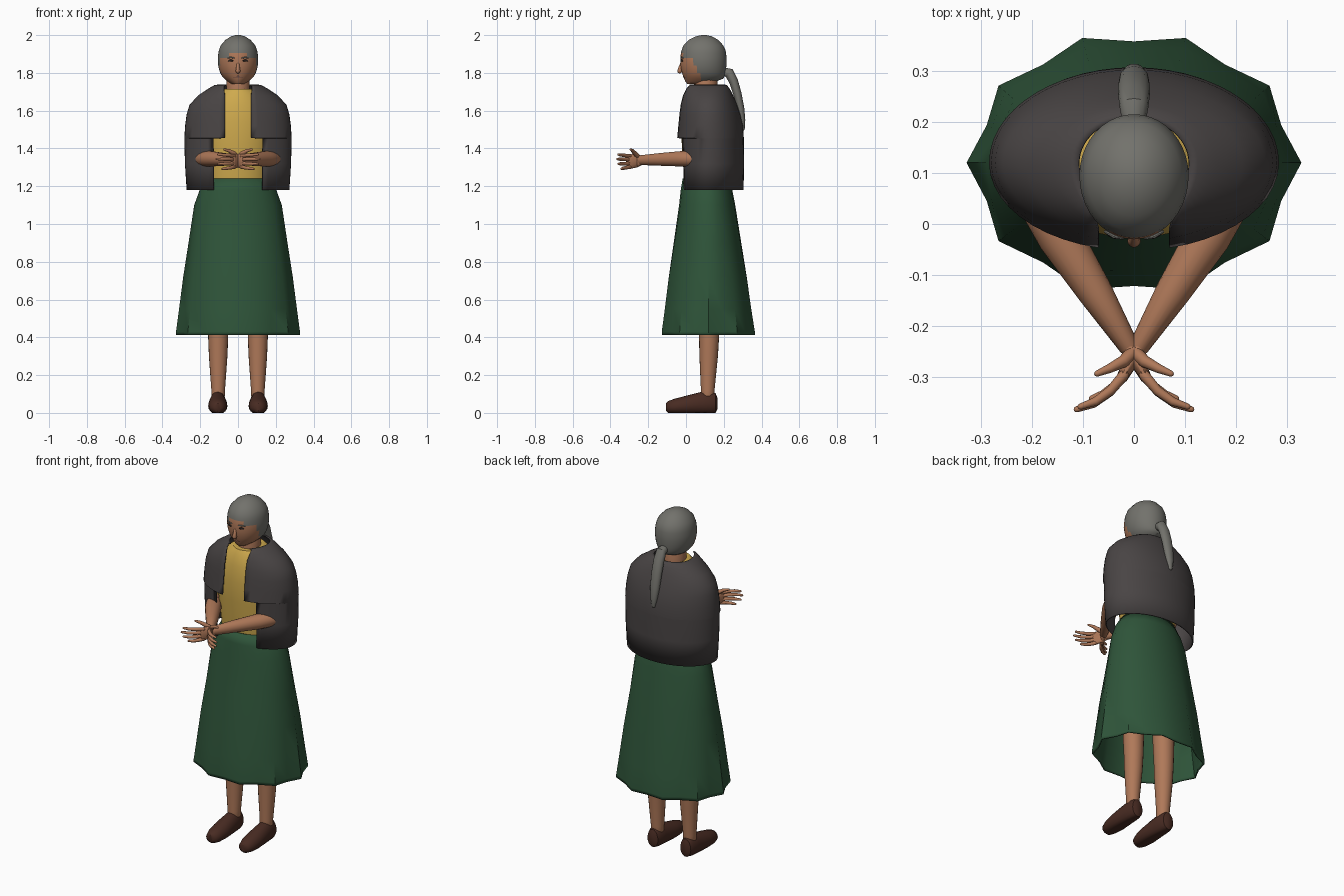
import bpy, bmesh, math
from mathutils import Vector


def mat(name, r, g, b):
    m = bpy.data.materials.new(name)
    m.diffuse_color = (r, g, b, 1)
    return m


SKIN = mat("skin brown", 0.43, 0.19, 0.10)
HAIR = mat("hair grey", 0.17, 0.168, 0.15)
SHAWL = mat("shawl charcoal", 0.066, 0.058, 0.058)
YELLOW = mat("blouse yellow", 0.62, 0.40, 0.075)
GREEN = mat("skirt green", 0.028, 0.09, 0.042)
SHOE = mat("shoe brown", 0.065, 0.024, 0.016)
EYE = mat("eye dark", 0.02, 0.014, 0.012)
LIP = mat("lip dull brown", 0.22, 0.10, 0.075)


def finish(name, bm, mats, mirror=False, thick=0):
    bmesh.ops.recalc_face_normals(bm, faces=bm.faces)
    me = bpy.data.meshes.new(name)
    bm.to_mesh(me)
    bm.free()
    for m in mats:
        me.materials.append(m)
    ob = bpy.data.objects.new(name, me)
    bpy.context.collection.objects.link(ob)
    if mirror:
        ob.modifiers.new("mirror", 'MIRROR').use_mirror_merge = False
    if thick:
        s = ob.modifiers.new("thickness", 'SOLIDIFY')
        s.thickness, s.offset = thick, -1
    return ob


def skin_rings(bm, rings, closed=True, caps=True):
    """Bridge equal-length point rings into a surface."""
    vs = [[bm.verts.new(p) for p in r] for r in rings]
    n = len(vs[0])
    for a, b in zip(vs, vs[1:]):
        for i in range(n if closed else n - 1):
            j = (i + 1) % n
            bm.faces.new((a[i], a[j], b[j], b[i]))
    if caps:
        bm.faces.new(vs[0])
        bm.faces.new(vs[-1])


def oval(rx, lo, hi, cy, ang):
    """Point on an oval whose front and back depths differ."""
    s = math.sin(ang)
    return rx * math.cos(ang), cy + s * ((hi - cy) if s > 0 else (cy - lo))


def tube(bm, pts, radii, n=14):
    """Round-ended tube along a path; a radius may be (width, height)."""
    pts = [Vector(p) for p in pts]
    radii = [r if isinstance(r, tuple) else (r, r) for r in radii]
    for end, nxt in ((0, 1), (-1, -2)):
        d = (pts[end] - pts[nxt]).normalized()
        r = radii[end]
        k = min(r)
        p = pts[end]
        extra = [(p + d * k * 0.6, 0.8), (p + d * k * 0.95, 0.35)]
        for q, f in extra:
            i = 0 if end == 0 else len(pts)
            pts.insert(i, q)
            radii.insert(i, (r[0] * f, r[1] * f))
    whole = (pts[-1] - pts[0]).normalized()
    up = Vector((0, 1, 0)) if abs(whole.z) > 0.75 else Vector((0, 0, 1))
    rings = []
    for i, p in enumerate(pts):
        t = (pts[min(i + 1, len(pts) - 1)] - pts[max(i - 1, 0)]).normalized()
        side = t.cross(up).normalized()
        top = side.cross(t).normalized()
        rings.append([p + side * radii[i][0] * math.cos(a) + top * radii[i][1] * math.sin(a)
                      for a in (2 * math.pi * k / n for k in range(n))])
    skin_rings(bm, rings)


def tube_object(name, pts, radii, m, mirror=True, n=14):
    bm = bmesh.new()
    tube(bm, pts, radii, n)
    return finish(name, bm, [m], mirror)


def loft(bm, rows, cy, n=32):
    """Stack of ovals: rows of (z, half width, front y, back y)."""
    skin_rings(bm, [[(*oval(rx, lo, hi, cy, 2 * math.pi * k / n), z) for k in range(n)]
                    for z, rx, lo, hi in rows])


# Head: skin face, hair picked by position
bm = bmesh.new()
loft(bm, [(2.0, .012, .083, .107), (1.993, .037, .05, .138), (1.975, .066, .015, .17),
          (1.945, .092, -.014, .198), (1.92, .101, -.023, .209), (1.905, .104, -.027, .212),
          (1.88, .107, -.030, .215), (1.86, .107, -.030, .215), (1.84, .105, -.029, .214),
          (1.82, .101, -.026, .212), (1.80, .094, -.021, .209), (1.785, .086, -.016, .205),
          (1.77, .073, -.010, .198), (1.755, .056, -.004, .16), (1.74, .035, .008, .11)],
     .095, 40)
for f in bm.faces:
    c = f.calc_center_median()
    fringe = c.z > 1.905 or (c.z > 1.88 and abs(c.x) > .045)
    back = c.z > 1.762 and c.y > .025 + (1.9 - c.z) * .45
    f.material_index = 1 if fringe or back else 0
finish("head", bm, [SKIN, HAIR])

# Nose, eyes, brows and mouth
tube_object("nose", [(0, -.022, 1.855), (0, -.031, 1.825), (0, -.033, 1.81)],
            [.007, .010, .013], SKIN, False)
tube_object("eye", [(.029, -.0255, 1.864), (.039, -.024, 1.866), (.049, -.020, 1.864)],
            [(.004, .004), (.005, .007), (.004, .004)], EYE, n=10)
tube_object("eyebrow", [(.022, -.0275, 1.879), (.040, -.0245, 1.883), (.056, -.015, 1.878)],
            [.003, .004, .003], HAIR, n=8)
tube_object("mouth", [(-.024, -.006, 1.778), (0, -.0125, 1.78), (.024, -.006, 1.778)],
            [(.003, .003), (.004, .006), (.003, .003)], LIP, False, 10)

# Ponytail and neck
tube_object("ponytail", [(0, .195, 1.805), (0, .228, 1.80), (0, .252, 1.755), (0, .272, 1.69),
                         (0, .289, 1.61), (0, .298, 1.55), (0, .301, 1.505)],
            [(.022, .024), (.028, .027), (.031, .024), (.031, .022), (.028, .020),
             (.021, .016), (.012, .010)], HAIR, False, 16)
tube_object("neck", [(0, .105, 1.62), (0, .105, 1.72), (0, .105, 1.78)], [.072, .062, .062],
            SKIN, False, 24)

# Blouse body with short sleeves
bm = bmesh.new()
loft(bm, [(1.20, .165, -.005, .22), (1.26, .165, -.012, .225), (1.42, .185, -.022, .24),
          (1.54, .19, -.028, .24), (1.63, .165, -.015, .225), (1.69, .12, 0, .215),
          (1.715, .085, .015, .195)], .11)
finish("blouse", bm, [YELLOW])
tube_object("sleeve", [(.16, .11, 1.60), (.19, .10, 1.52), (.20, .085, 1.42)],
            [.055, .062, .062], YELLOW, n=20)

# Shawl: open-fronted shell, the front edge steps outward at the waist
shawl_rows = [(1.18, .272, -.030, .305, .13), (1.32, .281, -.032, .307, .13),
              (1.452, .284, -.036, .306, .13), (1.455, .284, -.052, .306, .07),
              (1.52, .280, -.046, .302, .07), (1.58, .272, -.040, .288, .07),
              (1.63, .257, -.034, .271, .07), (1.68, .212, -.024, .25, .07),
              (1.715, .160, -.015, .232, .075), (1.735, .125, -.008, .217, .075),
              (1.738, .108, -.004, .208, .062)]
rings = []
for z, rx, lo, hi, edge in shawl_rows:
    a = math.asin(edge / rx)
    n = 44
    rings.append([(*oval(rx, lo, hi, .12, -math.pi / 2 + a + (2 * math.pi - 2 * a) * k / n), z)
                  for k in range(n + 1)])
bm = bmesh.new()
skin_rings(bm, rings, closed=False, caps=False)
finish("shawl", bm, [SHAWL], thick=.007)

# Skirt: flared, scalloped towards the hem
rings = []
for z, rx, lo, hi, dip in [(1.24, .165, -.018, .228, 0), (1.18, .203, -.028, .245, 0),
                           (1.10, .232, -.038, .262, .01), (.90, .262, -.070, .297, .025),
                           (.72, .290, -.101, .331, .045), (.55, .312, -.124, .357, .06),
                           (.43, .328, -.141, .377, .075), (.412, .328, -.141, .377, .075)]:
    ring = []
    for k in range(20):
        x, y = oval(rx, lo, hi, .12, 2 * math.pi * k / 20)
        s = 1 - dip * (k % 2)
        ring.append((x * s, .12 + (y - .12) * s, z))
    rings.append(ring)
bm = bmesh.new()
skin_rings(bm, rings, caps=False)
finish("skirt", bm, [GREEN], thick=.008)

# Legs and shoes
tube_object("leg", [(.105, .12, .85), (.105, .12, .55), (.105, .122, .40), (.105, .12, .30),
                    (.105, .115, .12), (.105, .115, .09)],
            [.07, .058, .053, .049, .036, .036], SKIN, n=20)
rings = []
for y, rx, lo, hi in [(-.106, .016, .012, .050), (-.095, .034, .0, .062), (-.06, .046, -.006, .075),
                      (-.01, .051, -.008, .088), (.04, .049, -.008, .101), (.09, .044, -.008, .113),
                      (.135, .042, -.006, .115), (.157, .034, .0, .104), (.166, .016, .02, .08)]:
    ring = []
    for k in range(20):
        x, z = oval(rx, lo, hi, (lo + hi) * .45, 2 * math.pi * k / 20)
        ring.append((.107 + x, y, max(z, 0)))
    rings.append(ring)
bm = bmesh.new()
skin_rings(bm, rings)
finish("shoe", bm, [SHOE], True)

# Arms: hanging upper arm, forearm reaching across the middle
tube_object("upper_arm", [(.195, .09, 1.50), (.20, .08, 1.42), (.195, .06, 1.345)],
            [.046, .046, .042], SKIN, n=18)
tube_object("forearm", [(.195, .06, 1.345), (.145, -.025, 1.345), (.075, -.135, 1.342),
                        (.01, -.24, 1.338)],
            [(.042, .040), (.044, .041), (.034, .034), (.020, .026)], SKIN, n=18)

# Hands: upright palm, four fingers and a thumb, wrists crossed
bm = bmesh.new()
tube(bm, [(.014, -.235, 1.338), (-.002, -.262, 1.335), (-.024, -.302, 1.33)],
     [(.017, .025), (.015, .036), (.011, .040)])
for z0, z1, tip in [(1.360, 1.368, .92), (1.341, 1.344, 1.0), (1.321, 1.318, .92), (1.302, 1.292, .68)]:
    base = Vector((-.020, -.296, z0))
    pts = [base] + [base + Vector((dx * tip, dy * tip, (z1 - z0) * f))
                    for dx, dy, f in ((-.028, -.033, .4), (-.060, -.056, .75), (-.092, -.067, 1))]
    tube(bm, pts, [.0105, .0095, .0085, .006], 10)
tube(bm, [(.0, -.25, 1.352), (-.022, -.270, 1.374), (-.048, -.283, 1.388), (-.072, -.293, 1.394)],
     [.014, .012, .009, .006], 10)
finish("hand", bm, [SKIN], True)

# Smooth shading with crisp edges
for ob in bpy.context.collection.objects:
    ob.select_set(True)
    bpy.context.view_layer.objects.active = ob
bpy.ops.object.shade_smooth_by_angle(angle=math.radians(42))
